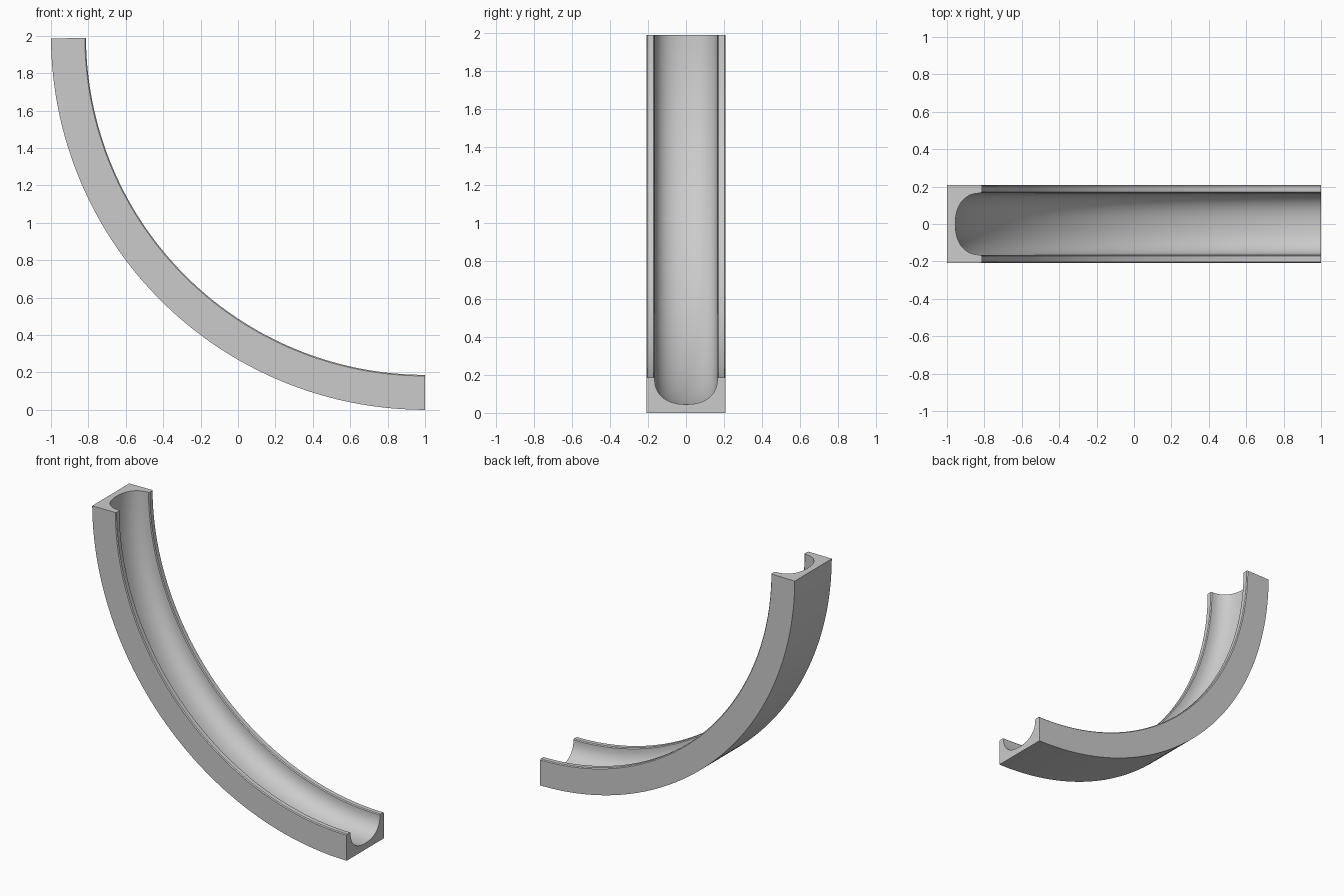
import bpy, bmesh, math

if "Cube" in bpy.data.objects:
    bpy.data.objects.remove(bpy.data.objects["Cube"])

HALF_W, DEPTH, R = 0.208, 0.187, 2.0   # half width, wall depth, outer radius
GROOVE_W, FLOOR, C = 0.165, 0.045, 0.006
SEGS, GSEGS = 72, 32


def sgn_pow(v, p):
    return math.copysign(abs(v) ** p, v)


# Cross-section (y, height above outer surface): box with a rounded U channel
half = [(HALF_W, 0), (HALF_W, DEPTH - C), (HALF_W - C, DEPTH), (GROOVE_W + C, DEPTH)]
profile = list(half)
for i in range(GSEGS + 1):
    a = math.pi * i / GSEGS
    profile.append((GROOVE_W * sgn_pow(math.cos(a), 0.87),
                    DEPTH - C - (DEPTH - C - FLOOR) * abs(math.sin(a)) ** 0.87))
profile += [(-y, h) for y, h in reversed(half)]

# Sweep the section along a quarter circle centred on (1, 2)
bm = bmesh.new()
rings = []
start, end = math.radians(0.4), math.radians(90)
for i in range(SEGS + 1):
    t = start + (end - start) * i / SEGS
    rings.append([bm.verts.new((1 - (R - h) * math.cos(t), y, 2 - (R - h) * math.sin(t)))
                  for y, h in profile])
n = len(profile)
for a, b in zip(rings, rings[1:]):
    for j in range(n):
        k = (j + 1) % n
        bm.faces.new((a[j], a[k], b[k], b[j]))
bm.faces.new(rings[0])
bm.faces.new(rings[-1][::-1])
bmesh.ops.recalc_face_normals(bm, faces=bm.faces)

mesh = bpy.data.meshes.new("curved_channel")
bm.to_mesh(mesh)
bm.free()
obj = bpy.data.objects.new("curved_channel", mesh)
bpy.context.collection.objects.link(obj)
bpy.context.view_layer.objects.active = obj
obj.select_set(True)
bpy.ops.object.shade_smooth_by_angle(angle=math.radians(30))
